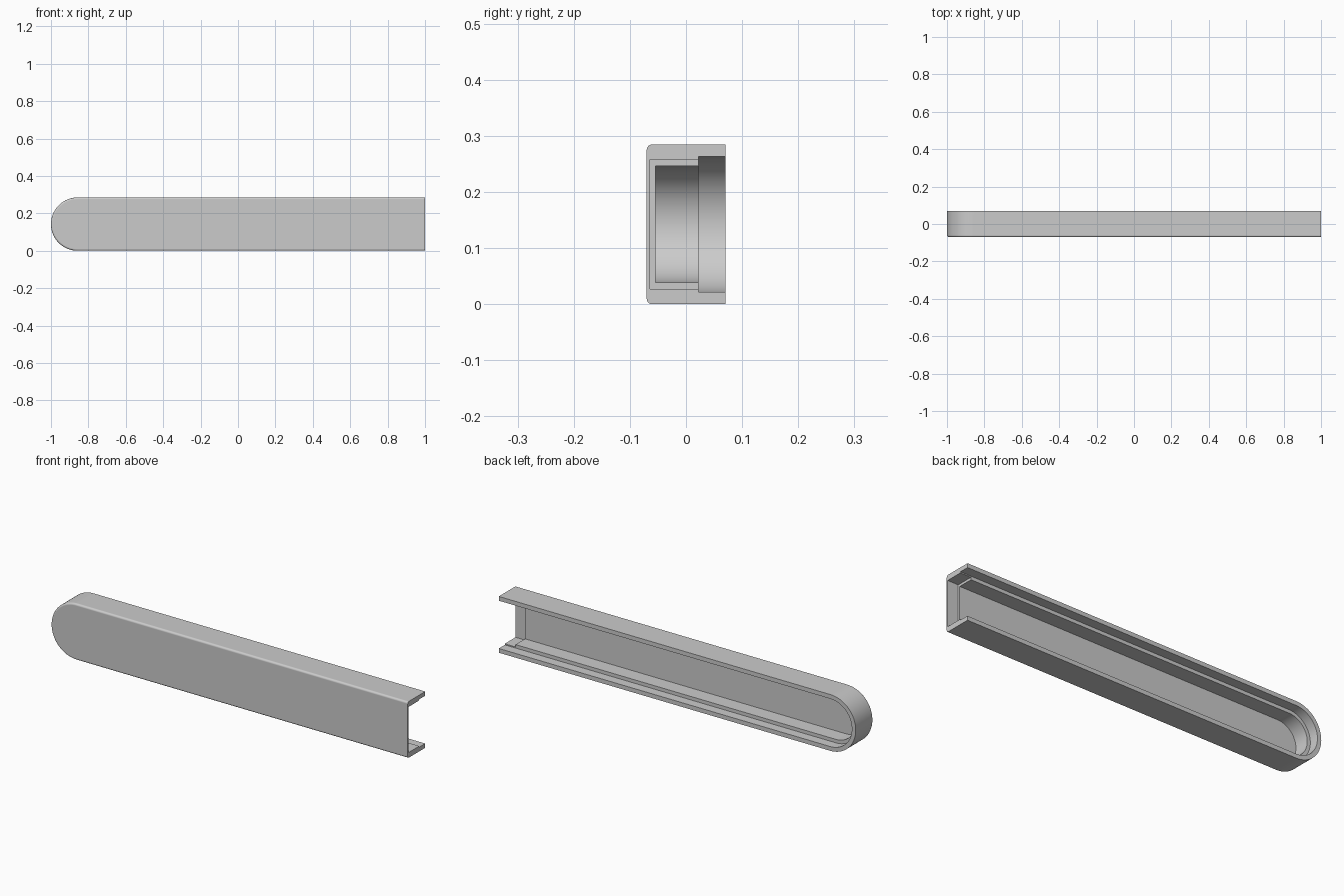
import bpy, bmesh, math

cube = bpy.data.objects.get("Cube")
if cube:
    bpy.data.objects.remove(cube, do_unlink=True)

R, HALF_Y, END = 0.1425, 0.07, 1.0
CENTRE_X = -END + R
ARC, FILLET = 40, 0.01

grey = bpy.data.materials.new("plain grey")
grey.use_nodes = True
colour = (0.6, 0.6, 0.6, 1)
grey.diffuse_color = colour
grey.node_tree.nodes["Principled BSDF"].inputs["Base Color"].default_value = colour


def u_ring(bm, r, y):
    """U-shaped outline, rounded at -x and open at +x."""
    pts = [(END, R + r)]
    for i in range(ARC + 1):
        a = math.pi / 2 + math.pi * i / ARC
        pts.append((CENTRE_X + r * math.cos(a), R + r * math.sin(a)))
    pts.append((END, R - r))
    return [bm.verts.new((x, y, z)) for x, z in pts]


def make_object(name, bm):
    bmesh.ops.recalc_face_normals(bm, faces=bm.faces)
    mesh = bpy.data.meshes.new(name)
    bm.to_mesh(mesh)
    bm.free()
    mesh.materials.append(grey)
    obj = bpy.data.objects.new(name, mesh)
    bpy.context.collection.objects.link(obj)
    return obj


# Wall section from the filleted front edge, over the rim, to the channel floor
section = []
for i in range(7):
    a = math.pi / 2 * i / 6
    section.append((R - FILLET + FILLET * math.sin(a),
                    -HALF_Y + FILLET - FILLET * math.cos(a)))
section += [(R, HALF_Y), (0.121, HALF_Y), (0.121, 0.022),
            (0.1035, 0.022), (0.1035, -0.054)]

# Channel body
bm = bmesh.new()
rings = [u_ring(bm, r, y) for r, y in section]
for a, b in zip(rings, rings[1:]):
    for i in range(len(a) - 1):
        bm.faces.new((a[i], a[i + 1], b[i + 1], b[i]))
bm.faces.new(rings[0])
bm.faces.new(rings[-1])
bm.faces.new([r[0] for r in rings] + [r[-1] for r in reversed(rings)])
body = make_object("channel_cover", bm)

# Shallow socket cut into the open end
bm = bmesh.new()
bmesh.ops.create_cube(bm, size=1)
for v in bm.verts:
    v.co.x = 1.1 if v.co.x > 0 else 0.94
    v.co.y = 0.03 if v.co.y > 0 else -0.064
    v.co.z = R + math.copysign(0.1155, v.co.z)
cutter = make_object("socket_cutter", bm)
cutter.hide_render = True

bpy.ops.object.select_all(action="DESELECT")
bpy.context.view_layer.objects.active = body
body.select_set(True)
cut = body.modifiers.new("socket", "BOOLEAN")
cut.operation, cut.solver, cut.object = "DIFFERENCE", "EXACT", cutter
bpy.ops.object.modifier_apply(modifier=cut.name)
bpy.data.objects.remove(cutter, do_unlink=True)

# Smooth curves, crisp edges, flat large faces
bpy.ops.object.shade_smooth_by_angle(angle=math.radians(30))
weighted = body.modifiers.new("flat faces", "WEIGHTED_NORMAL")
weighted.keep_sharp = True
